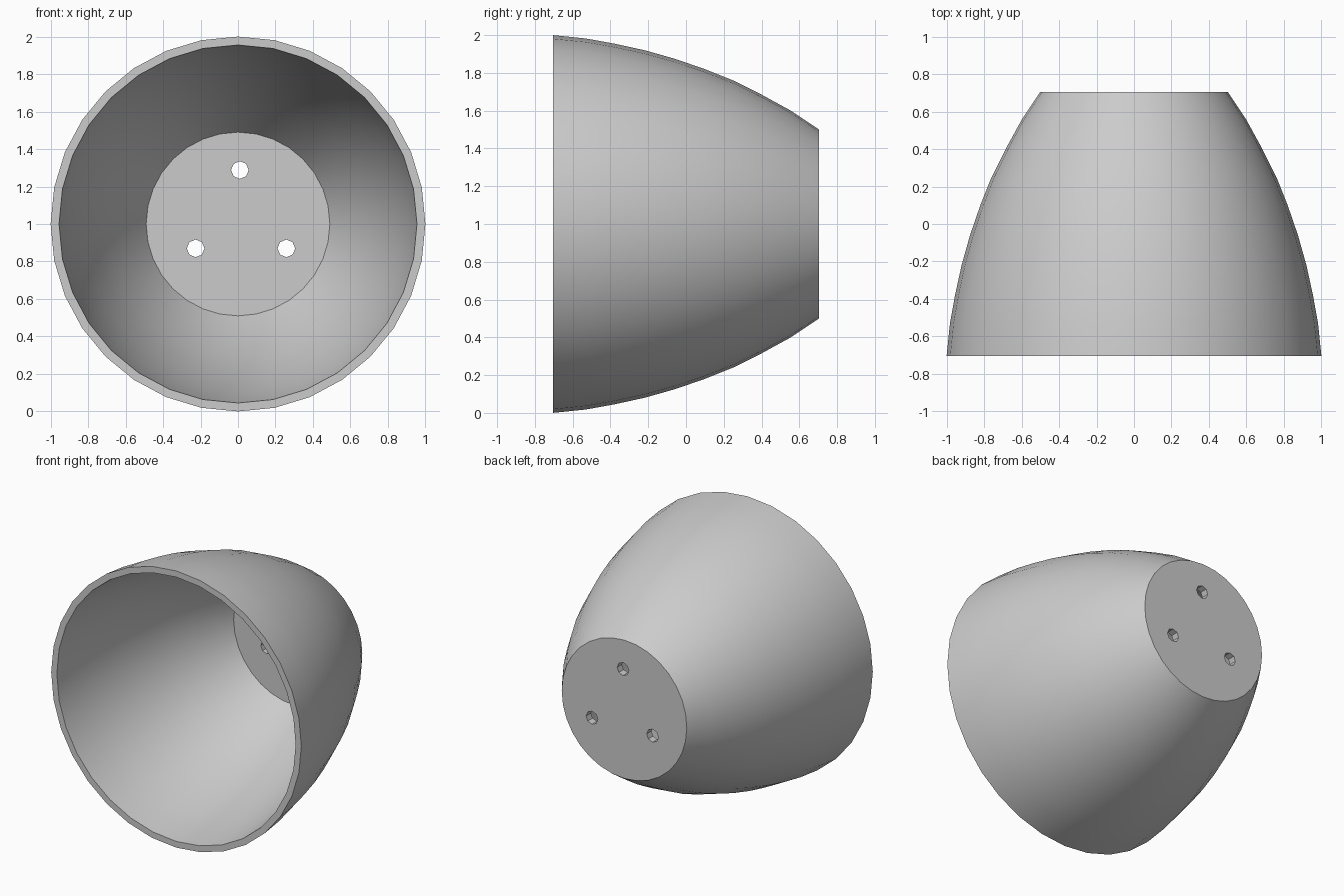
import bpy, bmesh
from math import sin, cos, pi, radians

if "Cube" in bpy.data.objects:
    bpy.data.objects.remove(bpy.data.objects["Cube"])

SIDES = 32

# Closed wall profile as (radius, y): back edge -> rim -> inner floor
PROFILE = [(0.50, 0.705), (0.60, 0.555), (0.685, 0.40), (0.76, 0.25), (0.82, 0.10),
           (0.875, -0.06), (0.92, -0.22), (0.955, -0.38), (0.982, -0.53), (1.00, -0.705),
           (0.955, -0.705), (0.935, -0.53), (0.907, -0.38), (0.872, -0.22), (0.827, -0.06),
           (0.772, 0.10), (0.712, 0.25), (0.637, 0.40), (0.555, 0.55), (0.49, 0.65)]


def lathe(name, profile, sides, cx=0.0, cz=1.0):
    """Revolve a profile around the y direction and cap both ends."""
    bm = bmesh.new()
    rings = [[bm.verts.new((cx + r * sin(2 * pi * i / sides), y, cz + r * cos(2 * pi * i / sides)))
              for i in range(sides)] for r, y in profile]
    for a, b in zip(rings, rings[1:]):
        for i in range(sides):
            j = (i + 1) % sides
            bm.faces.new((a[i], a[j], b[j], b[i]))
    bm.faces.new(rings[0])
    bm.faces.new(rings[-1])
    bmesh.ops.recalc_face_normals(bm, faces=bm.faces)
    mesh = bpy.data.meshes.new(name)
    bm.to_mesh(mesh)
    bm.free()
    obj = bpy.data.objects.new(name, mesh)
    bpy.context.collection.objects.link(obj)
    return obj


# Cup body
cup = lathe("cup_shell", PROFILE, SIDES)
bpy.context.view_layer.objects.active = cup
cup.select_set(True)

# Three drain holes through the floor
for x, z in [(0.01, 1.288), (-0.226, 0.87), (0.258, 0.87)]:
    cutter = lathe("hole_cutter", [(0.047, 0.5), (0.047, 0.9)], 8, x, z)
    mod = cup.modifiers.new("drain_hole", 'BOOLEAN')
    mod.operation = 'DIFFERENCE'
    mod.solver = 'EXACT'
    mod.object = cutter
    bpy.ops.object.modifier_apply(modifier=mod.name)
    bpy.data.objects.remove(cutter, do_unlink=True)

# Smooth curved wall, crisp rim and floor edges
bpy.ops.object.shade_smooth_by_angle(angle=radians(35))
